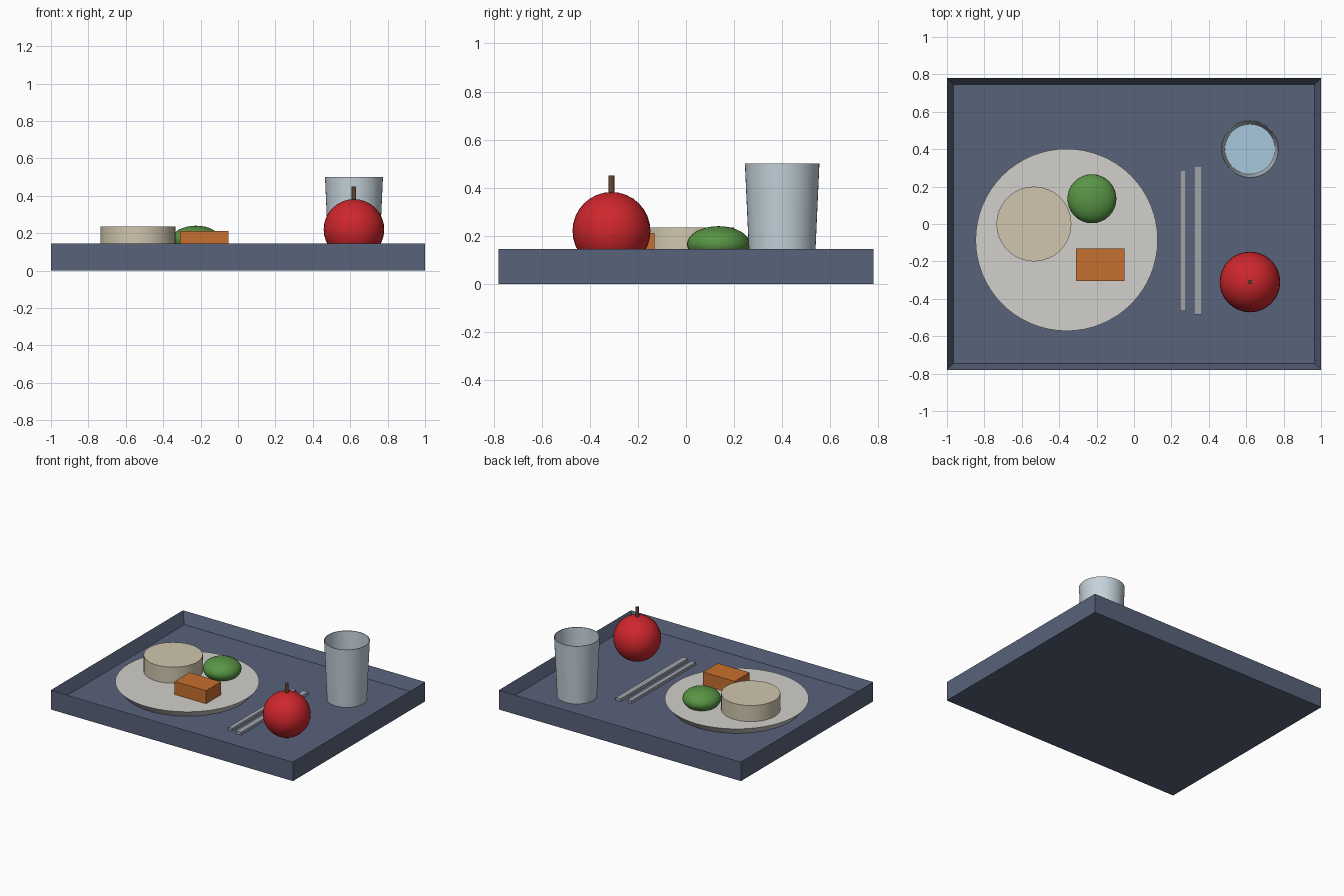
import bpy, bmesh, math
from mathutils import Matrix

if "Cube" in bpy.data.objects:
    bpy.data.objects.remove(bpy.data.objects["Cube"])

FLOOR = 0.06
PLATE_TOP = 0.115


def material(name, rgb):
    """Make a material from 0-255 display colour."""
    linear = [(c / 255 / 12.92) if c < 11 else ((c / 255 + 0.055) / 1.055) ** 2.4 for c in rgb]
    mat = bpy.data.materials.new(name)
    mat.use_nodes = True
    mat.diffuse_color = (*linear, 1)
    mat.node_tree.nodes["Principled BSDF"].inputs["Base Color"].default_value = (*linear, 1)
    return mat


def finish(name, bm, mat, smooth=False):
    bmesh.ops.recalc_face_normals(bm, faces=bm.faces)
    mesh = bpy.data.meshes.new(name)
    bm.to_mesh(mesh)
    bm.free()
    mesh.materials.append(mat)
    obj = bpy.data.objects.new(name, mesh)
    bpy.context.collection.objects.link(obj)
    if smooth:
        bpy.ops.object.select_all(action='DESELECT')
        obj.select_set(True)
        bpy.context.view_layer.objects.active = obj
        bpy.ops.object.shade_smooth_by_angle(angle=math.radians(35))
    return obj


def box(name, low, high, mat):
    bm = bmesh.new()
    size = [b - a for a, b in zip(low, high)]
    mid = [(a + b) / 2 for a, b in zip(low, high)]
    bmesh.ops.create_cube(bm, size=1, matrix=Matrix.LocRotScale(mid, None, size))
    return finish(name, bm, mat)


def lathe(name, profile, x, y, mat, steps=48):
    """Spin a (radius, height) profile around a vertical axis at x, y."""
    bm = bmesh.new()
    verts = [bm.verts.new((r, 0, z)) for r, z in profile]
    edges = [bm.edges.new(pair) for pair in zip(verts, verts[1:])]
    bmesh.ops.spin(bm, geom=verts + edges, cent=(0, 0, 0), axis=(0, 0, 1),
                   angle=math.tau, steps=steps)
    bmesh.ops.remove_doubles(bm, verts=bm.verts, dist=0.0001)
    bmesh.ops.translate(bm, verts=bm.verts, vec=(x, y, 0))
    return finish(name, bm, mat, True)


def ball(name, centre, radii, mat):
    bm = bmesh.new()
    bmesh.ops.create_uvsphere(bm, u_segments=32, v_segments=16, radius=1,
                              matrix=Matrix.LocRotScale(centre, None, radii))
    return finish(name, bm, mat, True)


slate = material("slate", (88, 98, 122))
china = material("china", (210, 208, 203))
bread_tan = material("bread_tan", (208, 198, 174))
leaf_green = material("leaf_green", (88, 148, 68))
orange = material("orange", (198, 112, 46))
steel = material("steel", (160, 164, 172))
cup_grey = material("cup_grey", (196, 209, 218))
water_blue = material("water_blue", (168, 200, 222))
apple_red = material("apple_red", (206, 38, 44))
stem_brown = material("stem_brown", (100, 70, 50))

# Tray: a block whose top is inset and pushed down to the floor
tray = box("tray", (-1, -0.78, 0), (1, 0.78, 0.144), slate)
bm = bmesh.new()
bm.from_mesh(tray.data)
top = max(bm.faces, key=lambda f: f.calc_center_median().z)
bmesh.ops.inset_region(bm, faces=[top], thickness=0.05)
bmesh.ops.translate(bm, verts=top.verts, vec=(0, 0, FLOOR - 0.144))
bm.to_mesh(tray.data)
bm.free()

# Plate and the food on it
lathe("plate", [(0, FLOOR), (0.44, FLOOR), (0.487, PLATE_TOP), (0, PLATE_TOP)],
      -0.36, -0.085, china, 64)
lathe("bread_roll", [(0, PLATE_TOP), (0.2, PLATE_TOP), (0.2, 0.235), (0, 0.235)],
      -0.535, 0, bread_tan)
ball("greens", (-0.225, 0.135, 0.165), (0.131, 0.131, 0.075), leaf_green)
box("cheese_block", (-0.31, -0.305, PLATE_TOP), (-0.05, -0.13, 0.212), orange)

# Cutlery
box("knife", (0.245, -0.465, FLOOR), (0.278, 0.29, FLOOR + 0.02), steel)
box("fork", (0.322, -0.485, FLOOR), (0.364, 0.31, FLOOR + 0.02), steel)

# Cup with water
lathe("cup", [(0, FLOOR), (0.135, FLOOR), (0.155, 0.5), (0.15, 0.5),
              (0.13, FLOOR + 0.01), (0, FLOOR + 0.01)], 0.62, 0.4, cup_grey)
lathe("water", [(0, FLOOR + 0.012), (0.133, FLOOR + 0.012), (0.1345, 0.15), (0, 0.15)],
      0.62, 0.4, water_blue)

# Apple
ball("apple", (0.62, -0.31, 0.22), (0.162, 0.162, 0.162), apple_red)
lathe("apple_stem", [(0, 0.36), (0.012, 0.36), (0.012, 0.45), (0, 0.45)],
      0.62, -0.31, stem_brown, 12)
